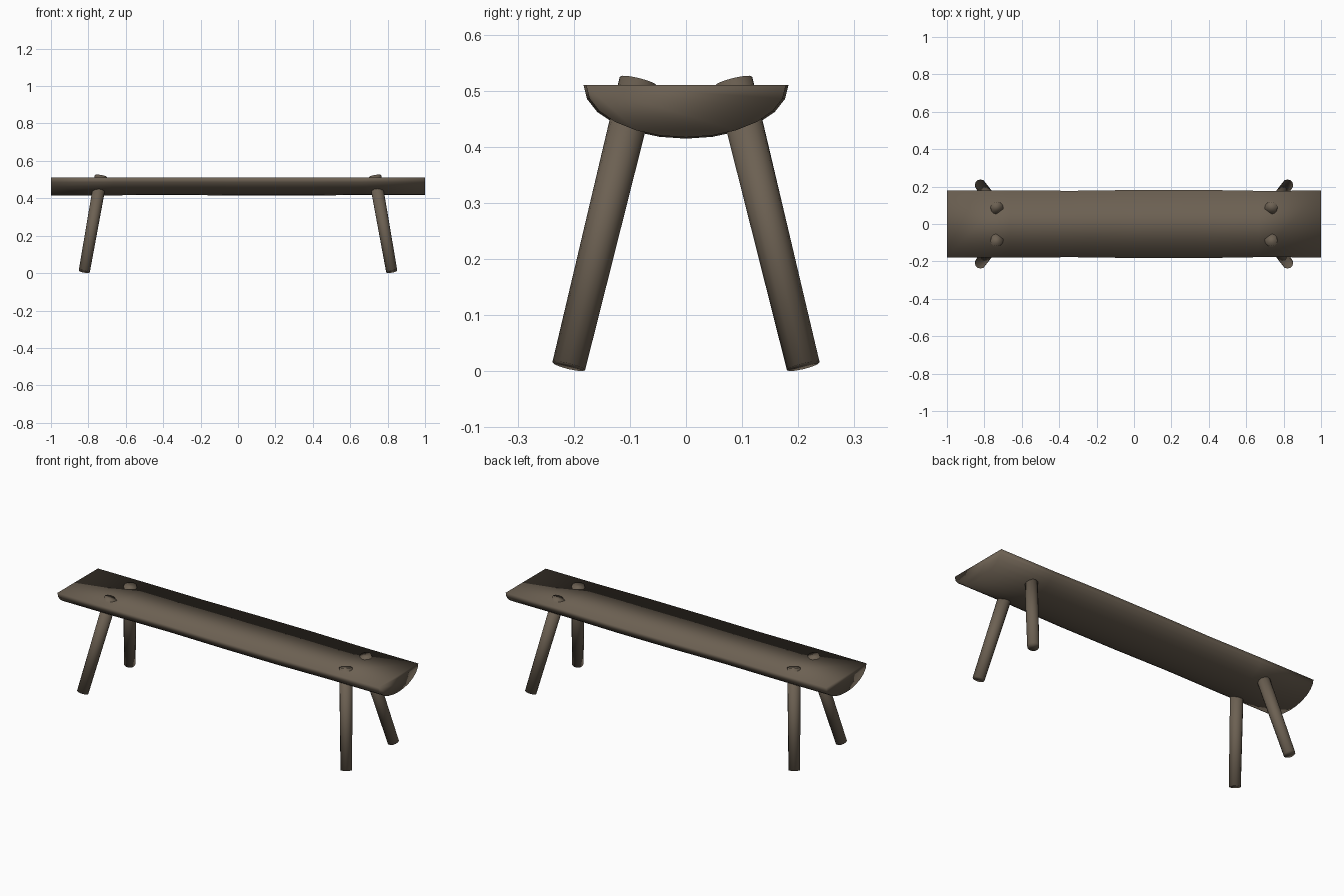
import bpy, bmesh, math
from mathutils import Vector

if "Cube" in bpy.data.objects:
    bpy.data.objects.remove(bpy.data.objects["Cube"])

wood = bpy.data.materials.new("weathered brown wood")
wood.diffuse_color = (0.15, 0.118, 0.085, 1)
wood.use_nodes = True
wood.node_tree.nodes["Principled BSDF"].inputs["Base Color"].default_value = wood.diffuse_color


def loft(name, rings):
    """Skin closed rings of points into one capped, smooth-shaded object."""
    bm = bmesh.new()
    loops = [[bm.verts.new(p) for p in ring] for ring in rings]
    n = len(loops[0])
    for a, b in zip(loops, loops[1:]):
        for i in range(n):
            j = (i + 1) % n
            bm.faces.new((a[i], a[j], b[j], b[i]))
    bm.faces.new(loops[0])
    bm.faces.new(loops[-1])
    bmesh.ops.recalc_face_normals(bm, faces=bm.faces[:])
    for f in bm.faces:
        f.smooth = True
    mesh = bpy.data.meshes.new(name)
    bm.to_mesh(mesh)
    bm.free()
    mesh.materials.append(wood)
    obj = bpy.data.objects.new(name, mesh)
    bpy.context.collection.objects.link(obj)
    return obj


# Seat: split log, flat on top and slightly uneven along its length
TOP, SIDES = 0.51, 12
scale = [1.0, 1.0, 0.985, 1.01, 1.015, 0.985, 0.99]
rings = []
for k, s in enumerate(scale):
    x = -1 + 2 * k / (len(scale) - 1)
    rings.append([(x, 0.18 * s * math.cos(math.pi * i / SIDES),
                   TOP - 0.094 * s * math.sin(math.pi * i / SIDES))
                  for i in range(SIDES + 1)])
loft("seat", rings)

# Four splayed round legs whose ends poke through the seat
for sx, side in ((-1, "left"), (1, "right")):
    for sy, depth in ((-1, "front"), (1, "back")):
        foot = Vector((sx * 0.822, sy * 0.209, 0.009))
        head = Vector((sx * 0.732, sy * 0.085, 0.517))
        axis = (head - foot).normalized()
        u = axis.cross(Vector((0, 1, 0))).normalized()
        v = axis.cross(u)
        rings = [[c + r * (math.cos(math.tau * i / 12) * u + math.sin(math.tau * i / 12) * v)
                  for i in range(12)]
                 for c, r in ((foot, 0.03), (head, 0.034))]
        loft(f"{depth}_{side}_leg", rings)
